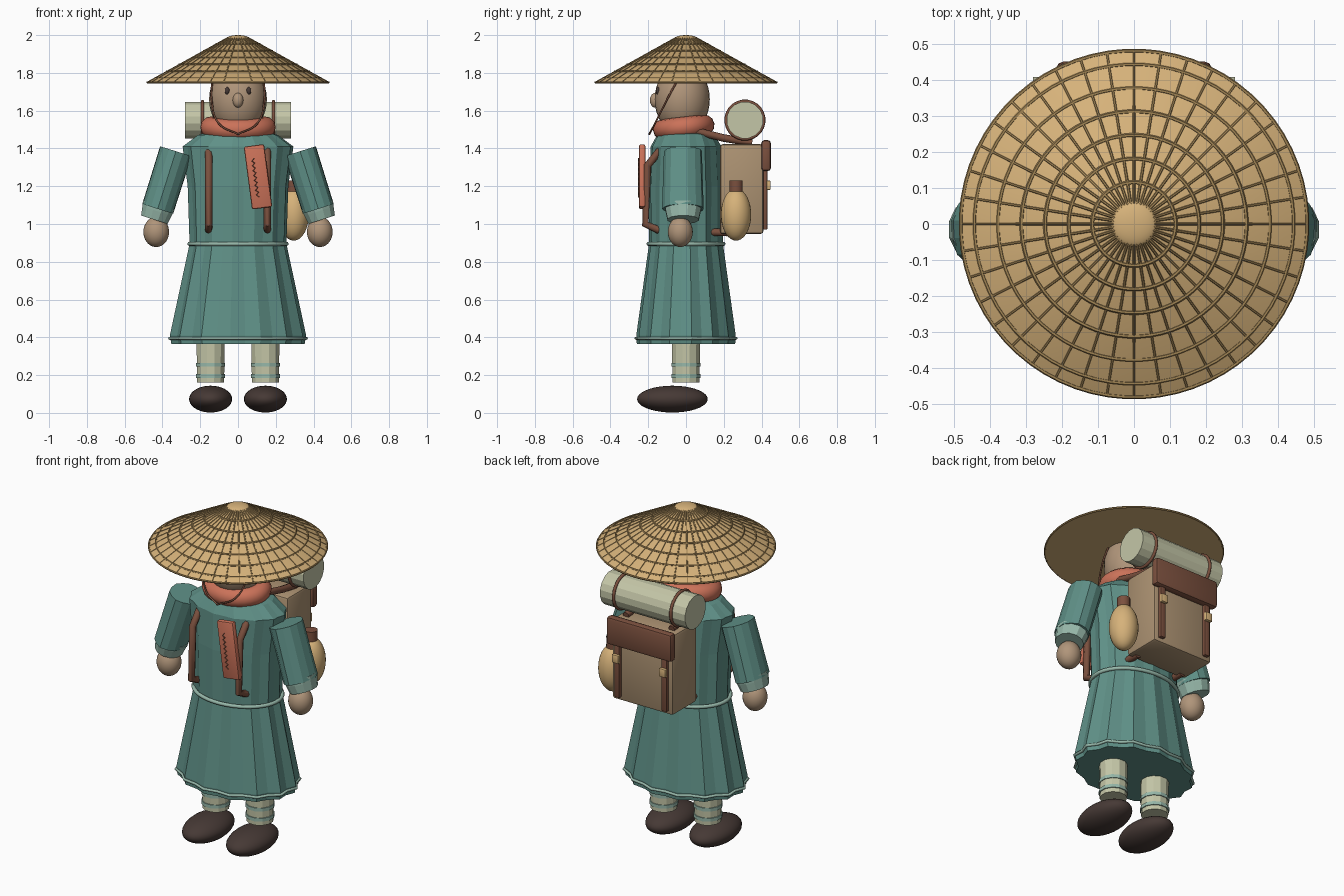
import bpy, bmesh
from math import pi, sin, cos, radians
from mathutils import Matrix, Vector

if "Cube" in bpy.data.objects:
    bpy.data.objects.remove(bpy.data.objects["Cube"], do_unlink=True)


def material(name, code):
    def linear(c):
        return c / 12.92 if c <= 0.04045 else ((c + 0.055) / 1.055) ** 2.4
    rgb = [linear(v / 255) for v in bytes.fromhex(code)]
    m = bpy.data.materials.new(name)
    m.use_nodes = True
    m.diffuse_color = (*rgb, 1)
    m.node_tree.nodes["Principled BSDF"].inputs["Base Color"].default_value = (*rgb, 1)
    return m


TEAL = material("teal cloth", "5F9087")
TRIM = material("pale teal trim", "97B8AA")
STRAW = material("straw", "D6B27A")
REED = material("dark reed", "A08354")
SKIN = material("skin", "B0957A")
DARK = material("dark brown", "463935")
CORAL = material("coral cloth", "CB7259")
LEATHER = material("brown leather", "7B503E")
CANVAS = material("tan canvas", "AC9272")
CREAM = material("cream cloth", "C4C6A7")


def finish(name, bm, mat, smooth=False, matrix=Matrix()):
    bmesh.ops.recalc_face_normals(bm, faces=bm.faces)
    mesh = bpy.data.meshes.new(name)
    bm.to_mesh(mesh)
    bm.free()
    mesh.materials.append(mat)
    obj = bpy.data.objects.new(name, mesh)
    obj.matrix_world = matrix
    bpy.context.collection.objects.link(obj)
    if smooth:
        bpy.ops.object.select_all(action="DESELECT")
        obj.select_set(True)
        bpy.context.view_layer.objects.active = obj
        bpy.ops.object.shade_smooth_by_angle(angle=radians(35))
    return obj


def ellipsoid(name, center, radii, mat):
    bm = bmesh.new()
    bmesh.ops.create_uvsphere(bm, u_segments=28, v_segments=18, radius=1)
    bm.transform(Matrix.Translation(center) @ Matrix.Diagonal((*radii, 1)))
    return finish(name, bm, mat, True)


def ring_points(rx, ry, z, n, fold=0.0):
    # Every second point is pulled inwards to make a pleat
    out = []
    for i in range(n):
        a = 2 * pi * (i + 0.5) / n
        k = 1 - fold * (i % 2)
        out.append(Vector((rx * k * cos(a), ry * k * sin(a), z)))
    return out


def loft(name, levels, n, mat, smooth=False, matrix=Matrix()):
    # Each level is z, x radius, y radius, fold depth
    bm = bmesh.new()
    rings = [[bm.verts.new(p) for p in ring_points(rx, ry, z, n, f)]
             for z, rx, ry, f in levels]
    for low, high in zip(rings, rings[1:]):
        for i in range(n):
            j = (i + 1) % n
            bm.faces.new((low[i], low[j], high[j], high[i]))
    bm.faces.new(rings[0])
    bm.faces.new(rings[-1])
    return finish(name, bm, mat, smooth, matrix)


def box(name, center, size, mat, bevel=0.012, matrix=Matrix()):
    bm = bmesh.new()
    bmesh.ops.create_cube(bm, size=1)
    bm.transform(Matrix.Diagonal((*size, 1)))
    bmesh.ops.bevel(bm, geom=bm.edges[:], offset=bevel, segments=2,
                    profile=0.5, affect="EDGES")
    return finish(name, bm, mat, True, Matrix.Translation(center) @ matrix)


def tubes(name, paths, radius, mat, closed=False, kind="POLY", sides=2):
    data = bpy.data.curves.new(name, "CURVE")
    data.dimensions = "3D"
    data.bevel_depth = radius
    data.bevel_resolution = sides
    data.use_fill_caps = True
    data.resolution_u = 6
    for path in paths:
        s = data.splines.new(kind)
        pts = s.bezier_points if kind == "BEZIER" else s.points
        pts.add(len(path) - 1)
        for p, co in zip(pts, path):
            if kind == "BEZIER":
                p.co = co
                p.handle_left_type = p.handle_right_type = "AUTO"
            else:
                p.co = (*co, 1)
        s.use_cyclic_u = closed
    data.materials.append(mat)
    obj = bpy.data.objects.new(name, data)
    bpy.context.collection.objects.link(obj)
    bpy.ops.object.select_all(action="DESELECT")
    obj.select_set(True)
    bpy.context.view_layer.objects.active = obj
    bpy.ops.object.convert(target="MESH")
    bpy.ops.object.shade_smooth_by_angle(angle=radians(50))
    return obj


# Hat: cone with woven rings, spokes and a cap
RIM, TOP = (0.48, 1.75), (0.02, 2.0)


def hat_z(r):
    return 1.75 + (RIM[0] - r) * 0.555


loft("hat", [(1.745, RIM[0], RIM[0], 0), (1.752, RIM[0], RIM[0], 0),
             (hat_z(0.06), 0.06, 0.06, 0)], 64, STRAW, True)
rings = [0.115 + 0.0655 * i for i in range(6)] + [RIM[0]]
tubes("hat_rings", [ring_points(r, r, hat_z(r), 64) for r in rings],
      0.006, REED, closed=True, sides=1)
spokes = []
for i in range(40):
    a = 2 * pi * i / 40
    spokes.append([(r * cos(a), r * sin(a), hat_z(r)) for r in (0.055, RIM[0])])
tubes("hat_spokes", spokes, 0.004, REED, sides=1)
ellipsoid("hat_cap", (0, 0, 1.978), (0.065, 0.065, 0.022), STRAW)

# Head
ellipsoid("head", (0, -0.02, 1.66), (0.153, 0.146, 0.19), SKIN)
ellipsoid("nose", (0, -0.163, 1.655), (0.028, 0.028, 0.039), SKIN)
for s, side in ((1, "left"), (-1, "right")):
    ellipsoid(side + "_eye", (s * 0.057, -0.148, 1.705), (0.013, 0.012, 0.02), DARK)
cord = [(0.135, -0.04, 1.77), (0.14, -0.1, 1.66), (0.1, -0.165, 1.53), (0, -0.195, 1.475)]
tubes("chin_cord", [cord, [(-x, y, z) for x, y, z in cord]], 0.005, LEATHER, kind="BEZIER")

# Scarf
tubes("scarf", [[(0.145 * cos(a), -0.012 + 0.108 * sin(a), 1.512 + 0.012 * sin(a))
                 for a in (2 * pi * i / 32 for i in range(32))]],
      0.055, CORAL, closed=True, sides=4)

# Robe with pleats, sash and hem cord
loft("robe", [(0.365, 0.355, 0.262, 0.06), (0.41, 0.363, 0.265, 0.06),
              (0.895, 0.258, 0.197, 0.05), (1.2, 0.268, 0.198, 0.04),
              (1.41, 0.295, 0.188, 0.04), (1.47, 0.215, 0.155, 0.03),
              (1.5, 0.12, 0.1, 0)], 28, TEAL)
tubes("sash", [ring_points(0.258, 0.199, 0.895, 40)], 0.011, TRIM, closed=True)
tubes("hem_cord", [ring_points(0.364, 0.267, 0.395, 28, 0.06)], 0.008, TRIM, closed=True)

# Arms, legs and shoes
for s, side in ((1, "left"), (-1, "right")):
    tilt = Matrix.Rotation(radians(-17.5 * s), 4, "Y")
    at = Matrix.Translation((s * 0.425, -0.015, 1.08)) @ tilt
    loft(side + "_sleeve", [(0, 0.088, 0.112, 0.03), (0.32, 0.09, 0.102, 0.03)],
         14, TEAL, matrix=at)
    loft(side + "_cuff", [(-0.06, 0.076, 0.085, 0), (-0.012, 0.084, 0.096, 0),
                          (0.02, 0.09, 0.1, 0)], 12, TRIM, matrix=at)
    ellipsoid(side + "_hand", (s * 0.433, -0.03, 0.958), (0.068, 0.066, 0.08), SKIN)
    leg_at = Matrix.Translation((s * 0.145, 0, 0))
    loft(side + "_leg", [(0.16, 0.074, 0.074, 0), (0.45, 0.078, 0.078, 0)],
         12, CREAM, matrix=leg_at)
    for i in range(2):
        z = 0.185 + 0.06 * i
        loft(f"{side}_leg_wrap_{i + 1}", [(z, 0.08, 0.08, 0), (z + 0.02, 0.08, 0.08, 0)],
             12, TRIM, matrix=leg_at)
    ellipsoid(side + "_shoe", (s * 0.145, -0.072, 0.073), (0.114, 0.187, 0.071), DARK)

# Backpack with flap, closing straps and buckles
box("backpack", (0, 0.295, 1.185), (0.4, 0.23, 0.475), CANVAS, 0.015)
box("backpack_flap", (0, 0.424, 1.362), (0.43, 0.052, 0.165), LEATHER, 0.018)
shoulder_paths = []
for s, side in ((1, "left"), (-1, "right")):
    box(side + "_closing_strap", (s * 0.155, 0.418, 1.14), (0.035, 0.026, 0.34), LEATHER, 0.006)
    box(side + "_buckle", (s * 0.155, 0.437, 1.205), (0.045, 0.022, 0.05), STRAW, 0.006)
    shoulder_paths.append([(s * x, y, z) for x, y, z in (
        (0.15, 0.35, 1.43), (0.15, 0.2, 1.455), (0.15, 0.06, 1.49), (0.155, -0.06, 1.47),
        (0.155, -0.15, 1.375), (0.155, -0.203, 1.31), (0.155, -0.215, 1.0),
        (0.155, -0.15, 0.97), (0.155, 0.0, 0.96), (0.155, 0.22, 0.955))])
tubes("shoulder_straps", shoulder_paths, 0.02, LEATHER)

# Bedroll tied on top of the pack
lying = Matrix.Translation((0, 0.312, 1.55)) @ Matrix.Rotation(pi / 2, 4, "Y")
loft("bedroll", [(-0.28, 0.098, 0.098, 0), (0.28, 0.098, 0.098, 0)], 16, CREAM, matrix=lying)
tubes("bedroll_ties", [[lying @ p for p in ring_points(0.1, 0.1, z, 24)] for z in (-0.188, 0.188)],
      0.009, LEATHER, closed=True)

# Gourd on the left of the pack
ellipsoid("gourd", (0.295, 0.265, 1.05), (0.08, 0.08, 0.138), STRAW)
loft("gourd_neck", [(1.165, 0.036, 0.036, 0), (1.23, 0.036, 0.036, 0)], 16, LEATHER, True,
     Matrix.Translation((0.295, 0.265, 0)))

# Hanging tag on the chest with a zigzag stitch
lean = Matrix.Rotation(radians(-7.5), 4, "Y")
tag = Vector((0.106, -0.232, 1.25))
box("chest_tag", tag, (0.108, 0.034, 0.335), CORAL, 0.01, lean)
stitch = [tag + lean @ Vector((-0.015 + 0.007 * (-1) ** i, -0.018, 0.1 - 0.013 * i))
          for i in range(17)]
tubes("tag_stitch", [stitch], 0.003, LEATHER, sides=1)
